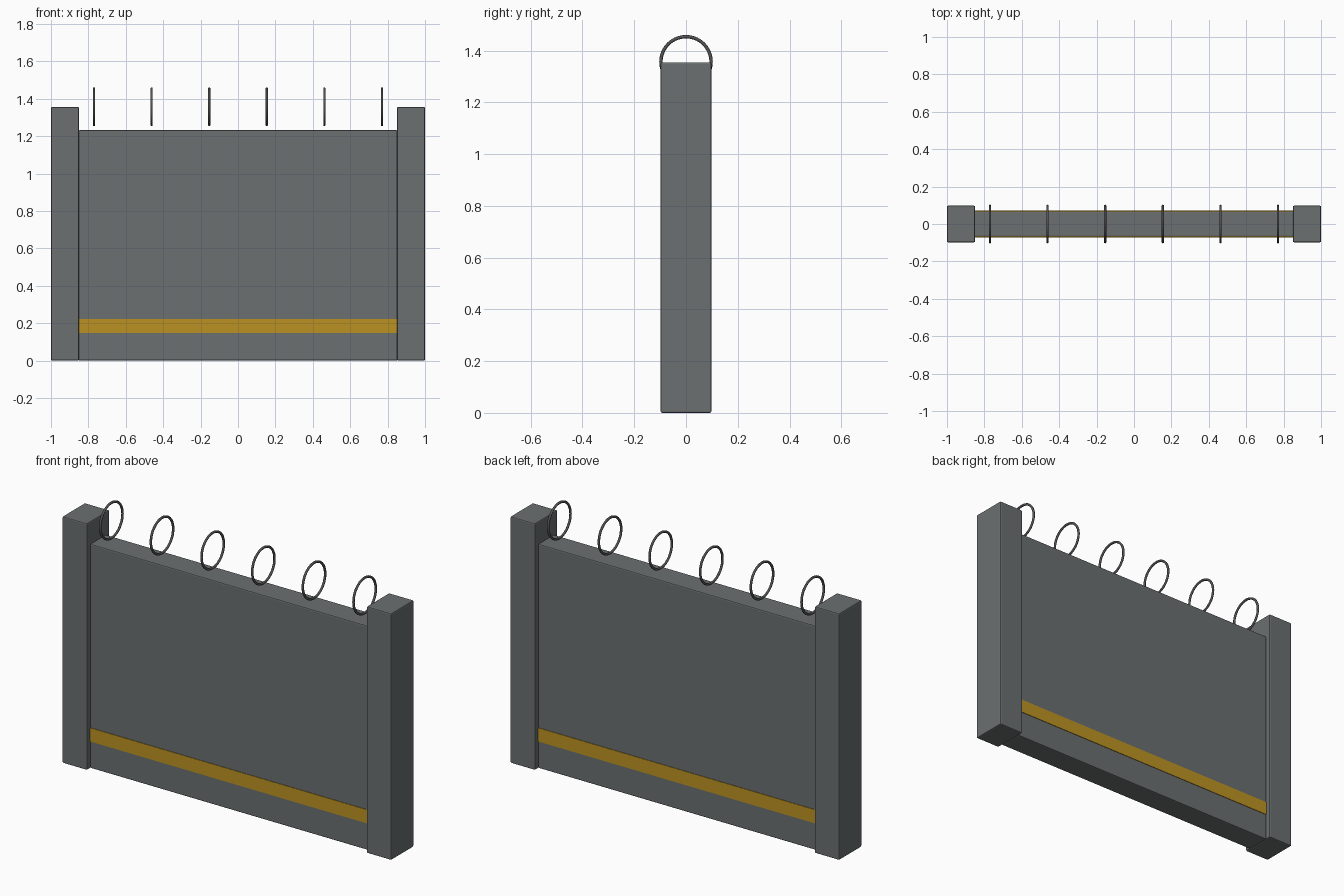
import bpy, math

if "Cube" in bpy.data.objects:
    bpy.data.objects.remove(bpy.data.objects["Cube"])


def material(name, rgb):
    m = bpy.data.materials.new(name)
    m.diffuse_color = (*rgb, 1)
    m.use_nodes = True
    m.node_tree.nodes["Principled BSDF"].inputs["Base Color"].default_value = m.diffuse_color
    return m


GREY = material("slate_grey", (0.145, 0.16, 0.165))
YELLOW = material("mustard_yellow", (0.50, 0.29, 0.016))
METAL = material("dark_metal", (0.085, 0.085, 0.085))


def box(name, x, y, z, mat, bevel=0.0):
    """Box from (min, max) ranges, with optional softened edges."""
    bpy.ops.mesh.primitive_cube_add(size=1)
    o = bpy.context.object
    o.name = name
    for v in o.data.vertices:
        v.co = [lo + (c + 0.5) * (hi - lo) for c, (lo, hi) in zip(v.co, (x, y, z))]
    o.data.materials.append(mat)
    if bevel:
        b = o.modifiers.new("soft_edges", 'BEVEL')
        b.width = bevel
        b.segments = 2
    return o


# Main panel between the posts
box("panel", (-0.852, 0.852), (-0.068, 0.068), (0, 1.232), GREY, 0.006)

# Posts and stripes on both sides
for s, side, face in ((-1, "left", "front"), (1, "right", "back")):
    box(side + "_post", sorted((s * 0.85, s)), (-0.098, 0.098), (0, 1.355), GREY, 0.006)
    box(face + "_stripe", (-0.85, 0.85), sorted((s * 0.064, s * 0.071)), (0.148, 0.223), YELLOW)

# Row of upright rings above the panel
for i in range(6):
    bpy.ops.mesh.primitive_torus_add(
        location=(-0.77 + i * 0.308, 0, 1.357), rotation=(0, math.pi / 2, 0),
        major_radius=0.097, minor_radius=0.0065, major_segments=40, minor_segments=10)
    ring = bpy.context.object
    ring.name = f"ring_{i + 1}"
    ring.data.materials.append(METAL)
    bpy.ops.object.shade_smooth_by_angle(angle=math.radians(50))
